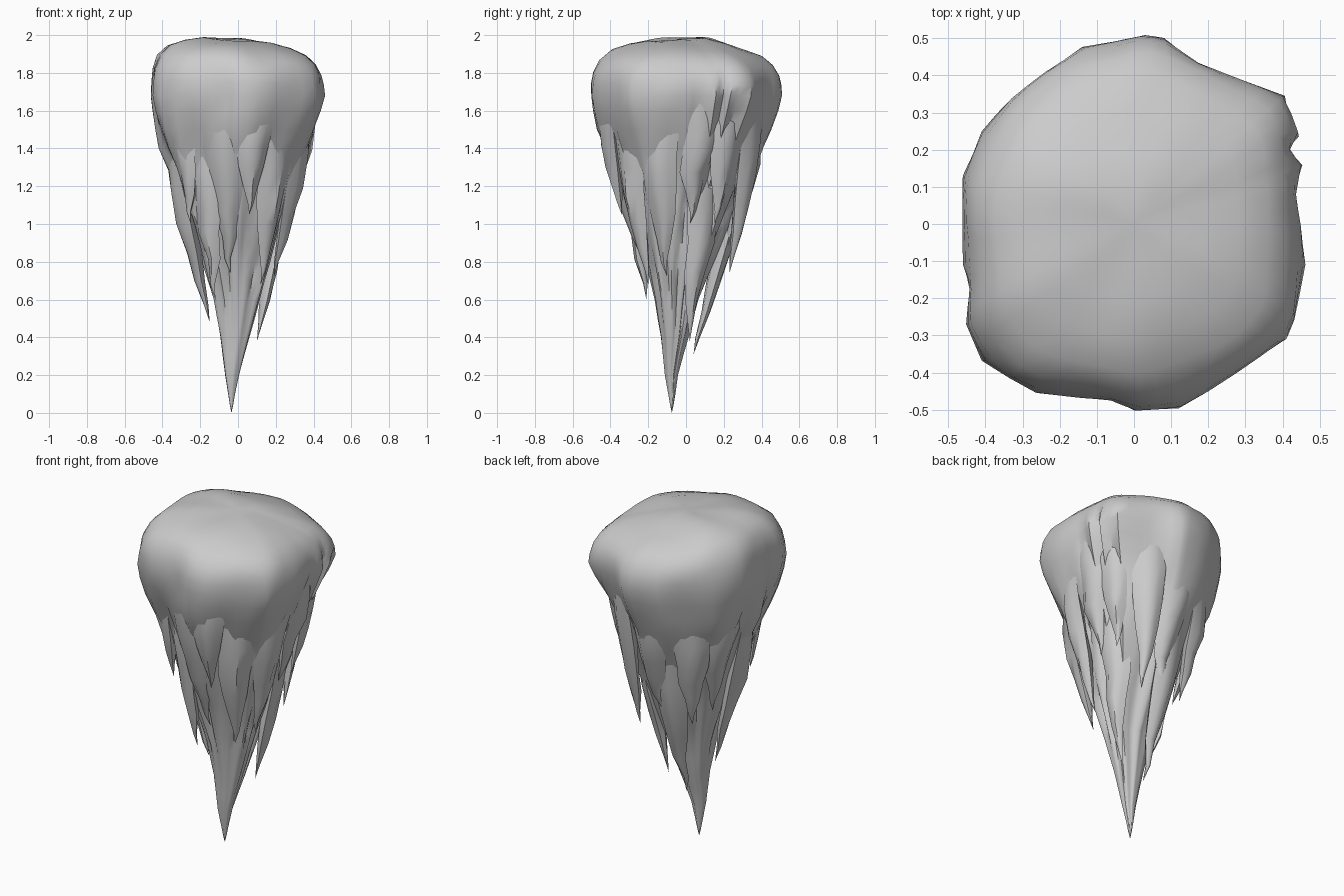
import bpy, bmesh, random
from math import sin, cos, pi, atan2, exp
from mathutils import Vector, noise

if "Cube" in bpy.data.objects:
    bpy.data.objects.remove(bpy.data.objects["Cube"])

random.seed(4)

# Plan outline at the widest level
OUT = [(.46, -.11), (.45, 0), (.43, .08), (.455, .16), (.41, .2), (.45, .24), (.41, .35), (.29, .39),
       (.17, .43), (.08, .5), (.03, .51), (-.14, .48), (-.24, .41), (-.33, .34), (-.41, .25),
       (-.46, .13), (-.46, 0), (-.46, -.11), (-.44, -.17), (-.45, -.27), (-.41, -.37), (-.26, -.46),
       (-.14, -.47), (-.06, -.47), (0, -.505), (.12, -.5), (.28, -.4), (.41, -.31), (.43, -.26)]
# z, xmin, xmax, ymin, ymax
LEVELS = [(0, -.037, -.033, -.077, -.073), (.1, -.052, -.016, -.094, -.056),
          (.22, -.07, .01, -.115, -.04), (.38, -.088, .055, -.13, .01),
          (.6, -.13, .12, -.17, .07), (.8, -.19, .18, -.23, .15), (1.0, -.25, .235, -.3, .24),
          (1.2, -.33, .305, -.36, .33), (1.4, -.41, .375, -.43, .41), (1.55, -.445, .43, -.485, .47),
          (1.68, -.46, .46, -.505, .505), (1.8, -.455, .445, -.49, .49)]
# Creases between hanging ribs: angle, depth, upper limit
CREASE = [(-2.2, .2, 1.65), (-1.78, .2, 1.5), (-1.3, .2, 1.65), (-.85, .16, 1.55), (-.3, .18, 1.65),
          (.1, .2, 1.7), (.5, .25, 1.75), (1.2, .16, 1.5), (1.8, .15, 1.35), (2.4, .18, 1.45),
          (2.9, .2, 1.6), (-2.75, .2, 1.65)]


def level(z):
    for a, b in zip(LEVELS, LEVELS[1:]):
        if z <= b[0]:
            t = (z - a[0]) / (b[0] - a[0])
            return [p + (q - p) * t for p, q in zip(a, b)]
    return LEVELS[-1]


def rib(x, y, z):
    a = atan2(y, x) + .12 * sin(3 * z)
    k = 1.0
    fade = max(.15, min(1, (z - .2) / .5))
    for c, depth, top in CREASE:
        d = (a - c + pi) % (2 * pi) - pi
        k -= fade * depth * max(0, min(1, (top - z) / .4)) * exp(-abs(d) / .1)
    return k + .06 * noise.noise(Vector((x * 6, y * 6, z * 3))) * min(1, max(0, 1.75 - z) * 3)


def place(px, py, z, k=1.0):
    _, x0, x1, y0, y1 = level(z)
    k *= rib(px, py, z)
    return Vector(((x0 + x1) / 2 + px / .46 * (x1 - x0) / 2 * k,
                   (y0 + y1) / 2 + py / .508 * (y1 - y0) / 2 * k, z))


def loft(name, rings, cap_top, cap_bottom=None):
    bm = bmesh.new()
    vs = [[bm.verts.new(p) for p in r] for r in rings]
    n = len(vs[0])
    for a, b in zip(vs, vs[1:]):
        for i in range(n):
            j = (i + 1) % n
            bm.faces.new((a[i], a[j], b[j], b[i]))
    for ring, cap in ((vs[0], cap_bottom), (vs[-1], cap_top)):
        if cap is None:
            bm.faces.new(ring)
        else:
            c = bm.verts.new(cap)
            for i in range(n):
                bm.faces.new((ring[i], ring[(i + 1) % n], c))
    bmesh.ops.recalc_face_normals(bm, faces=bm.faces)
    me = bpy.data.meshes.new(name)
    bm.to_mesh(me)
    bm.free()
    ob = bpy.data.objects.new(name, me)
    bpy.context.collection.objects.link(ob)
    bpy.ops.object.select_all(action='DESELECT')
    bpy.context.view_layer.objects.active = ob
    ob.select_set(True)
    bpy.ops.object.shade_smooth_by_angle(angle=.9)


# Main rock body: ribbed taper with a rounded, tilted crown
cols = []
for p, q in zip(OUT, OUT[1:] + OUT[:1]):
    cols += [p, ((p[0] + q[0]) / 2, (p[1] + q[1]) / 2)]
zs = [.04, .1, .2, .3, .4, .5, .6, .7, .8, .9, 1, 1.1, 1.2, 1.3, 1.4, 1.5, 1.6, 1.68]
rings = [[place(x, y, z) for x, y in cols] for z in zs]


def crown(x, y, z):
    t = (z - 1.68) / .32
    z -= t * (.1 * (x + .1) + .14 * max(0, y - .12) + .015 * noise.noise(Vector((x * 5, y * 5, 2))))
    return Vector((x, y, min(z, 2)))


n = len(cols)
for z, k in ((1.75, 1), (1.81, .985), (1.875, .925), (1.925, .81), (1.958, .63), (1.978, .42), (1.987, .2)):
    ring = []
    for i, (x, y) in enumerate(cols):
        s = min(1, (z - 1.68) / .2)
        ax = sum(cols[(i + d) % n][0] for d in range(-2, 3)) / 5
        ay = sum(cols[(i + d) % n][1] for d in range(-2, 3)) / 5
        f = k * (1 + .05 * s * noise.noise(Vector((x * 5, y * 5, z * 5))))
        ring.append(crown((x + (ax - x) * s) * f, (y + (ay - y) * s) * f, z))
    rings.append(ring)
loft("rock_body", rings, crown(0, 0, 1.99), Vector((-.035, -.075, 0)))


# Draped shards: wide and buried at the top, hugging the body, peeling away to a point
def shard(tip, top_z, w):
    tip = Vector(tip)
    d = (tip.xy - Vector((-.015, -.03))).normalized()
    a = atan2(d.y, d.x)
    start = place(.46 * cos(a), .5 * sin(a), top_z, .9)
    radial = Vector((d.x, d.y, 0))
    side = Vector((-d.y, d.x, 0))
    rs = []
    for t, s, dep in ((0, 1.3, .02), (.2, 1.25, .05), (.4, 1.1, .055), (.58, .85, .045),
                      (.75, .5, .032), (.9, .2, .014)):
        c = start.lerp(tip, t) + side * random.uniform(-.015, .015)
        # Ridged section: sharp side edges, blunt outer ridge
        sec = [(1, 0), (.6, .6), (.1, 1), (-.5, .7), (-1, 0), (-.5, -.7), (.5, -.7)]
        rs.append([c + side * u * w * s + radial * v * dep * random.uniform(.75, 1.15) for u, v in sec])
    loft("hanging_shard", rs, tip)


# Tip position, top height, half width
SHARDS = [((.14, .23, .74), 1.6, .075), ((.10, .02, .38), 1.25, .07), ((-.03, .04, .31), 1.2, .075),
          ((-.15, -.06, .48), 1.35, .075), ((-.12, -.21, .6), 1.45, .075),
          ((-.25, -.25, 1.0), 1.65, .07), ((.06, -.34, 1.05), 1.65, .08),
          ((-.04, -.2, .74), 1.5, .075), ((.25, .02, 1.0), 1.65, .08),
          ((.25, .15, 1.0), 1.65, .08), ((.19, -.1, .72), 1.5, .08),
          ((-.22, .06, .85), 1.5, .08), ((-.17, .18, .8), 1.45, .08),
          ((0, .2, .8), 1.45, .08), ((.12, -.2, .68), 1.45, .08)]
for tip, top, w in SHARDS:
    shard(tip, top, w)
